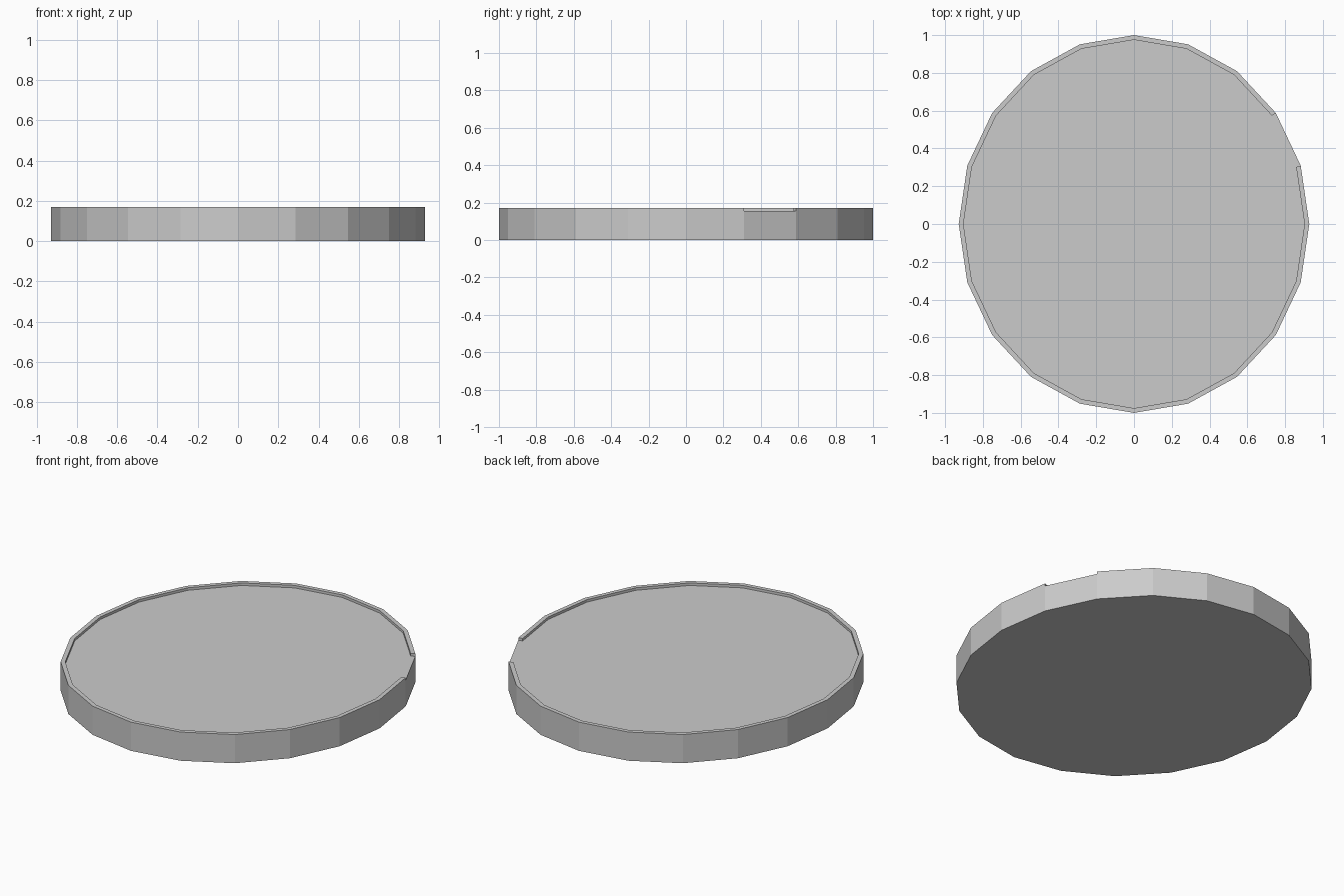
import bpy, bmesh, math
from mathutils import Matrix

if "Cube" in bpy.data.objects:
    bpy.data.objects.remove(bpy.data.objects["Cube"])

SIDES, RX, RY = 20, 0.928, 1.0
FLOOR, TOP, RIM = 0.155, 0.17, 0.025

bm = bmesh.new()

# Oval slab
bmesh.ops.create_cone(bm, cap_ends=True, cap_tris=False, segments=SIDES,
                      radius1=1, radius2=1, depth=FLOOR,
                      matrix=Matrix.Translation((0, 0, FLOOR / 2)))
bmesh.ops.scale(bm, vec=(RX, RY, 1), verts=bm.verts)
bm.normal_update()

# Narrow border around the top face
top = max(bm.faces, key=lambda f: f.calc_center_median().z)
border = bmesh.ops.inset_individual(bm, faces=[top], thickness=RIM)["faces"]
border = [f for f in border if len(f.verts) == 4]


# Raised rim, leaving one segment open as a pouring gap
def angle(face):
    c = face.calc_center_median()
    return math.degrees(math.atan2(c.y / RY, c.x / RX))


raised = [f for f in border if not 18 < angle(f) < 36]
new = bmesh.ops.extrude_face_region(bm, geom=raised)["geom"]
bmesh.ops.translate(bm, vec=(0, 0, TOP - FLOOR),
                    verts=[v for v in new if isinstance(v, bmesh.types.BMVert)])
bmesh.ops.delete(bm, geom=[f for f in raised if f.is_valid], context='FACES_ONLY')

# Merge the flush wall seam between slab and rim
seam = [e for e in bm.edges if len(e.link_faces) == 2
        and all(abs(v.co.z - FLOOR) < 1e-5 for v in e.verts)
        and e.calc_face_angle(1) < 1e-3]
bmesh.ops.dissolve_edges(bm, edges=seam, use_verts=False)
bmesh.ops.recalc_face_normals(bm, faces=bm.faces)

mesh = bpy.data.meshes.new("rimmed_dish")
bm.to_mesh(mesh)
bm.free()
bpy.context.collection.objects.link(bpy.data.objects.new("rimmed_dish", mesh))
